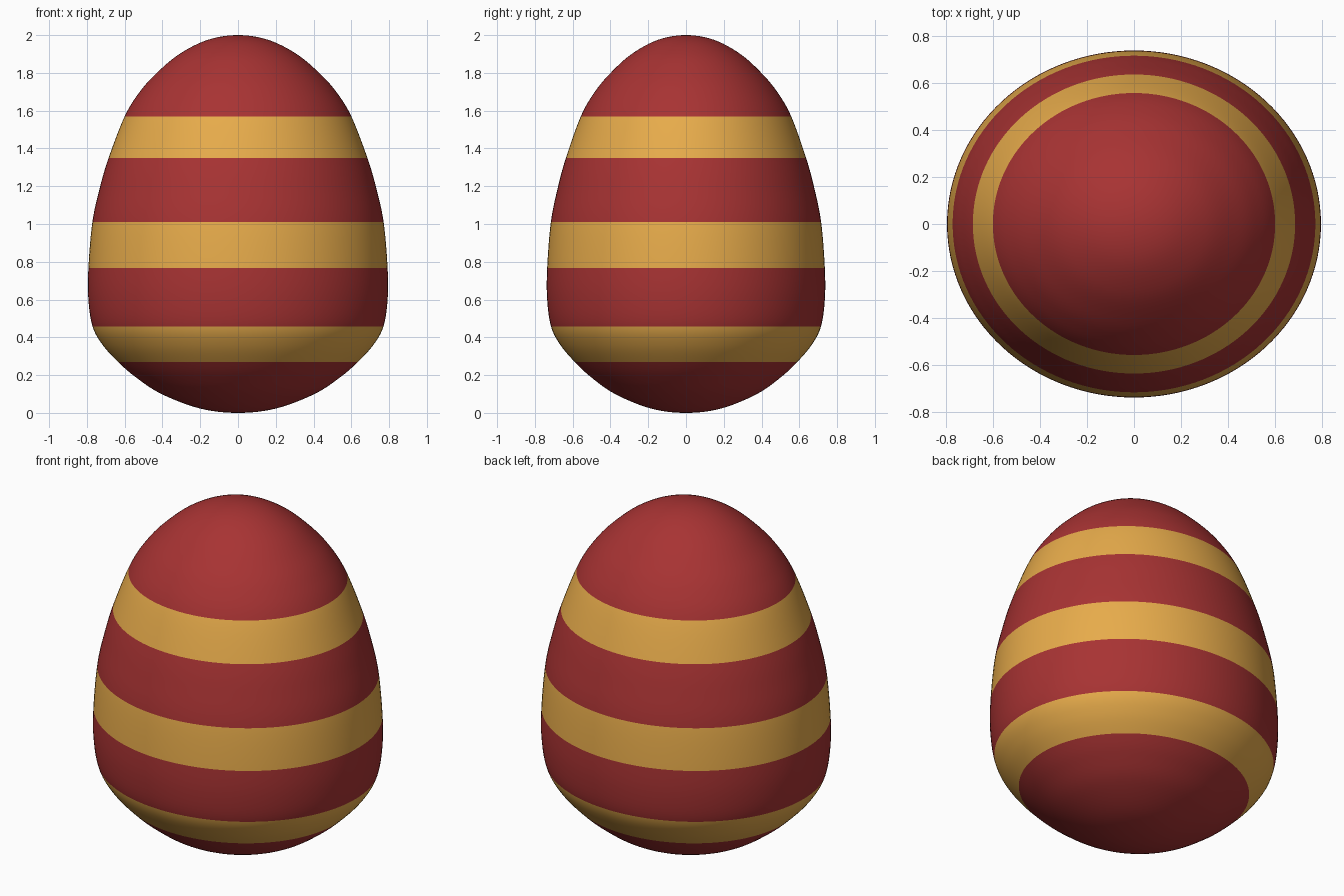
import bpy, bmesh, math
from mathutils import Vector

if "Cube" in bpy.data.objects:
    bpy.data.objects.remove(bpy.data.objects["Cube"])

SEGMENTS = 128
STEPS = 6
Y_SCALE = 0.928          # slightly narrower front to back
BANDS = [(0.27, 0.457), (0.767, 1.01), (1.35, 1.57)]

# Half profile (radius, height), with points on every stripe edge
profile = [(0, 0), (0.2, 0.023), (0.405, 0.1), (0.543, 0.19), (0.635, 0.27),
           (0.717, 0.36), (0.77, 0.457), (0.792, 0.6), (0.792, 0.767),
           (0.771, 1.01), (0.732, 1.19), (0.685, 1.35), (0.6, 1.57),
           (0.52, 1.7), (0.43, 1.8), (0.31, 1.9), (0.16, 1.975), (0, 2.0)]


def material(name, color):
    m = bpy.data.materials.new(name)
    m.diffuse_color = (*color, 1)
    m.use_nodes = True
    m.node_tree.nodes["Principled BSDF"].inputs["Base Color"].default_value = m.diffuse_color
    return m


def smooth_profile(pts):
    """Catmull-Rom through the points, mirrored across the axis at the ends."""
    p = [Vector(q) for q in pts]
    p = [Vector((-p[1].x, p[1].y))] + p + [Vector((-p[-2].x, p[-2].y))]
    out = []
    for a, b, c, d in zip(p, p[1:], p[2:], p[3:]):
        for i in range(STEPS):
            t = i / STEPS
            out.append(0.5 * (2 * b + (c - a) * t + (2 * a - 5 * b + 4 * c - d) * t * t
                              + (3 * b - a - 3 * c + d) * t ** 3))
    return out + [p[-2]]


# Egg body: spin the profile into rings
bm = bmesh.new()
curve = smooth_profile(profile)
rings = []
for q in curve[1:-1]:
    rings.append([bm.verts.new((q.x * math.cos(a), q.x * math.sin(a) * Y_SCALE, q.y))
                  for a in (2 * math.pi * k / SEGMENTS for k in range(SEGMENTS))])
bottom = bm.verts.new((0, 0, curve[0].y))
top = bm.verts.new((0, 0, curve[-1].y))
for k in range(SEGMENTS):
    n = (k + 1) % SEGMENTS
    for lo, hi in zip(rings, rings[1:]):
        bm.faces.new((lo[k], lo[n], hi[n], hi[k]))
    bm.faces.new((bottom, rings[0][n], rings[0][k]))
    bm.faces.new((top, rings[-1][k], rings[-1][n]))

# Painted stripes chosen by height
for f in bm.faces:
    z = sum(v.co.z for v in f.verts) / len(f.verts)
    f.material_index = int(any(a < z < b for a, b in BANDS))
    f.smooth = True

mesh = bpy.data.meshes.new("striped_egg")
bm.to_mesh(mesh)
bm.free()
mesh.materials.append(material("deep red", (0.39, 0.033, 0.033)))
mesh.materials.append(material("golden yellow", (0.80, 0.41, 0.07)))
egg = bpy.data.objects.new("striped_egg", mesh)
bpy.context.collection.objects.link(egg)
